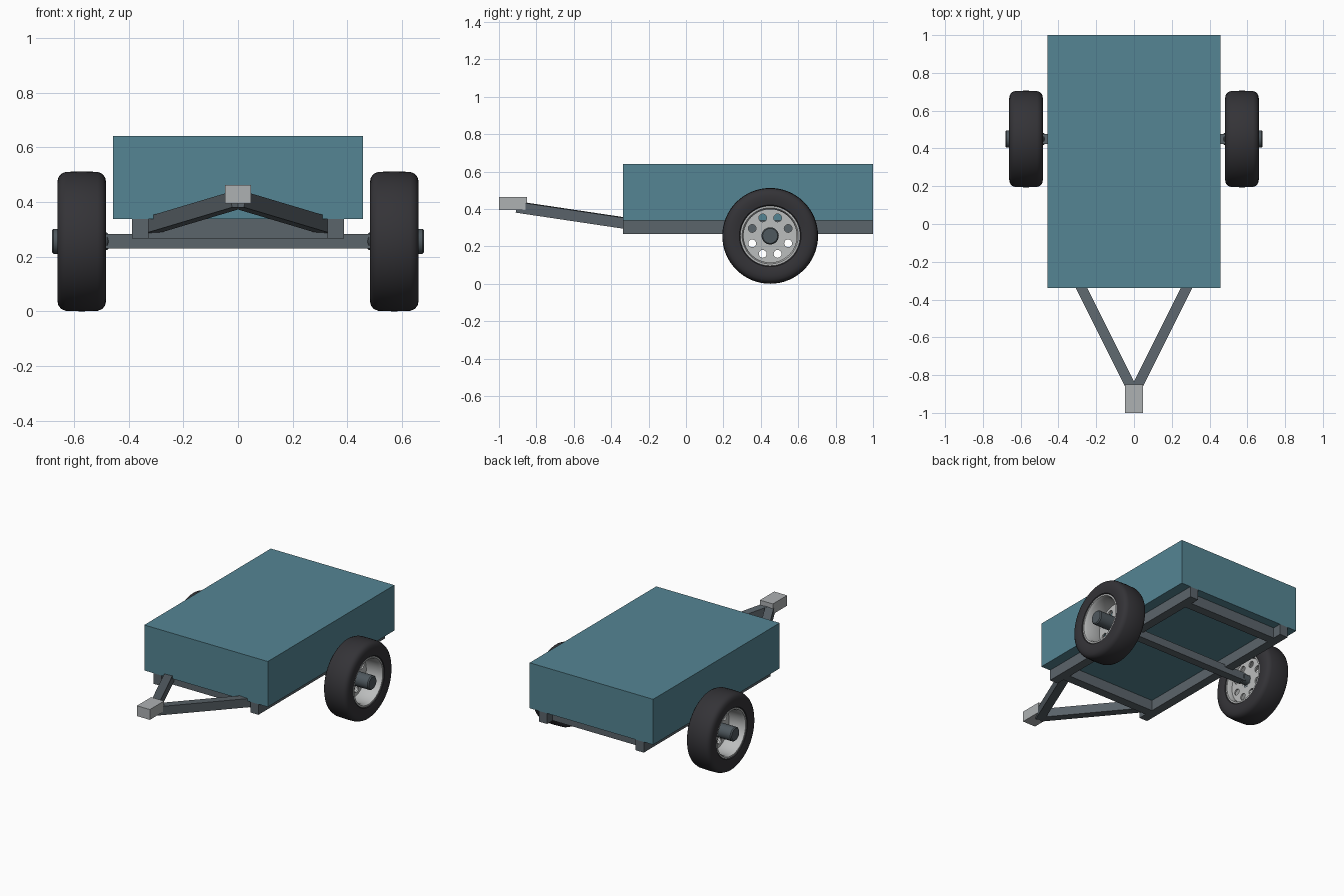
import bpy, bmesh, math
from mathutils import Vector, Matrix

if "Cube" in bpy.data.objects:
    bpy.data.objects.remove(bpy.data.objects["Cube"])


def material(name, rgb):
    m = bpy.data.materials.new(name)
    m.diffuse_color = (*rgb, 1)
    m.use_nodes = True
    m.node_tree.nodes["Principled BSDF"].inputs["Base Color"].default_value = m.diffuse_color
    return m


TEAL = material("teal_paint", (0.09, 0.235, 0.295))
STEEL = material("frame_steel", (0.105, 0.128, 0.146))
HUB = material("dark_steel", (0.078, 0.098, 0.112))
SILVER = material("light_metal", (0.42, 0.44, 0.45))
RIM = material("rim_metal", (0.50, 0.51, 0.51))
RUBBER = material("rubber", (0.034, 0.033, 0.038))

AXLE_Y, AXLE_Z = 0.45, 0.256


def finish(bm, name, mat, smooth=False):
    bmesh.ops.recalc_face_normals(bm, faces=bm.faces)
    me = bpy.data.meshes.new(name)
    bm.to_mesh(me)
    bm.free()
    me.materials.append(mat)
    ob = bpy.data.objects.new(name, me)
    bpy.context.collection.objects.link(ob)
    if smooth:
        bpy.ops.object.select_all(action='DESELECT')
        ob.select_set(True)
        bpy.context.view_layer.objects.active = ob
        bpy.ops.object.shade_smooth_by_angle(angle=math.radians(35))
    return ob


def box(name, lo, hi, mat):
    lo, hi = Vector(lo), Vector(hi)
    bm = bmesh.new()
    bmesh.ops.create_cube(bm, size=1, matrix=Matrix.Translation((lo + hi) / 2)
                          @ Matrix.Diagonal((*(hi - lo), 1)))
    return finish(bm, name, mat)


def beam(name, a, b, width, height, mat):
    """Square tube from a to b, kept upright."""
    a, b = Vector(a), Vector(b)
    d = (b - a).normalized()
    side = d.cross(Vector((0, 0, 1))).normalized()
    up = side.cross(d)
    rot = Matrix((side, d, up)).transposed().to_4x4()
    bm = bmesh.new()
    bmesh.ops.create_cube(bm, size=1, matrix=Matrix.Translation((a + b) / 2) @ rot
                          @ Matrix.Diagonal((width, (b - a).length, height, 1)))
    return finish(bm, name, mat)


def lathe(name, profile, side, mat, closed=True, steps=64):
    """Spin (x, radius) points about the wheel axis."""
    bm = bmesh.new()
    vs = [bm.verts.new((side * x, AXLE_Y, AXLE_Z + r)) for x, r in profile]
    pairs = list(zip(vs, vs[1:])) + ([(vs[-1], vs[0])] if closed else [])
    es = [bm.edges.new(p) for p in pairs]
    bmesh.ops.spin(bm, geom=vs + es, cent=(0, AXLE_Y, AXLE_Z), axis=(1, 0, 0),
                   angle=2 * math.pi, steps=steps, use_merge=True)
    bmesh.ops.remove_doubles(bm, verts=bm.verts, dist=1e-5)
    return finish(bm, name, mat, smooth=True)


def wheel_disc(name, x, mat):
    """Flat plate with eight round holes, from a filled curve."""
    cu = bpy.data.curves.new(name, 'CURVE')
    cu.dimensions, cu.fill_mode, cu.extrude = '2D', 'BOTH', 0.005
    holes = [math.radians(22.5 + 45 * i) for i in range(8)]
    rings = [(0, 0, 0.142, 64)] + [(0.104 * math.cos(t), 0.104 * math.sin(t), 0.021, 20)
                                   for t in holes]
    for cx, cy, r, n in rings:
        sp = cu.splines.new('POLY')
        sp.points.add(n - 1)
        sp.use_cyclic_u = True
        for k, p in enumerate(sp.points):
            t = 2 * math.pi * k / n
            p.co = (cx + r * math.cos(t), cy + r * math.sin(t), 0, 1)
    ob = bpy.data.objects.new(name, cu)
    bpy.context.collection.objects.link(ob)
    cu.materials.append(mat)
    ob.location = (x, AXLE_Y, AXLE_Z)
    ob.rotation_euler = (0, math.pi / 2, 0)
    bpy.ops.object.select_all(action='DESELECT')
    ob.select_set(True)
    bpy.context.view_layer.objects.active = ob
    bpy.ops.object.convert(target='MESH')


# Cargo body
box("cargo_box", (-0.457, -0.338, 0.337), (0.457, 1.0, 0.641), TEAL)

# Chassis: crossmembers and axle
for name, y in (("front_crossmember", -0.28), ("rear_crossmember", 0.88)):
    box(name, (-0.33, y, 0.266), (0.33, y + 0.06, 0.337), STEEL)
box("axle", (-0.49, AXLE_Y - 0.027, AXLE_Z - 0.027),
    (0.49, AXLE_Y + 0.027, AXLE_Z + 0.027), STEEL)

# Coupler at the drawbar tip
box("coupler", (-0.048, -1.0, 0.394), (0.048, -0.85, 0.463), SILVER)

# Tyre section: rounded shoulders
tyre = [(0.505, 0.152), (0.488, 0.165), (0.482, 0.19), (0.482, 0.215), (0.486, 0.234),
        (0.496, 0.247), (0.513, 0.254), (0.5715, 0.256)]
tyre += [(1.143 - x, r) for x, r in reversed(tyre[:-1])]
rim = [(0.492, 0.160), (0.492, 0.150), (0.510, 0.142), (0.633, 0.142),
       (0.651, 0.150), (0.651, 0.160)]
hub = [(0.473, 0), (0.473, 0.026), (0.479, 0.032), (0.525, 0.032), (0.525, 0.046),
       (0.674, 0.046), (0.681, 0.040), (0.681, 0)]

for s, tag in ((-1, "left"), (1, "right")):
    # Rails and drawbar arms
    a, b = sorted((s * 0.328, s * 0.388))
    box(tag + "_rail", (a, -0.338, 0.266), (b, 1.0, 0.337), STEEL)
    beam(tag + "_drawbar", (s * 0.325, -0.245, 0.312), (0, -0.895, 0.409),
         0.054, 0.058, STEEL)
    # Wheel
    lathe(tag + "_tyre", tyre, s, RUBBER)
    lathe(tag + "_rim", rim, s, RIM)
    lathe(tag + "_hub", hub, s, HUB, closed=False, steps=32)
    wheel_disc(tag + "_wheel_disc", s * 0.53, RIM)
